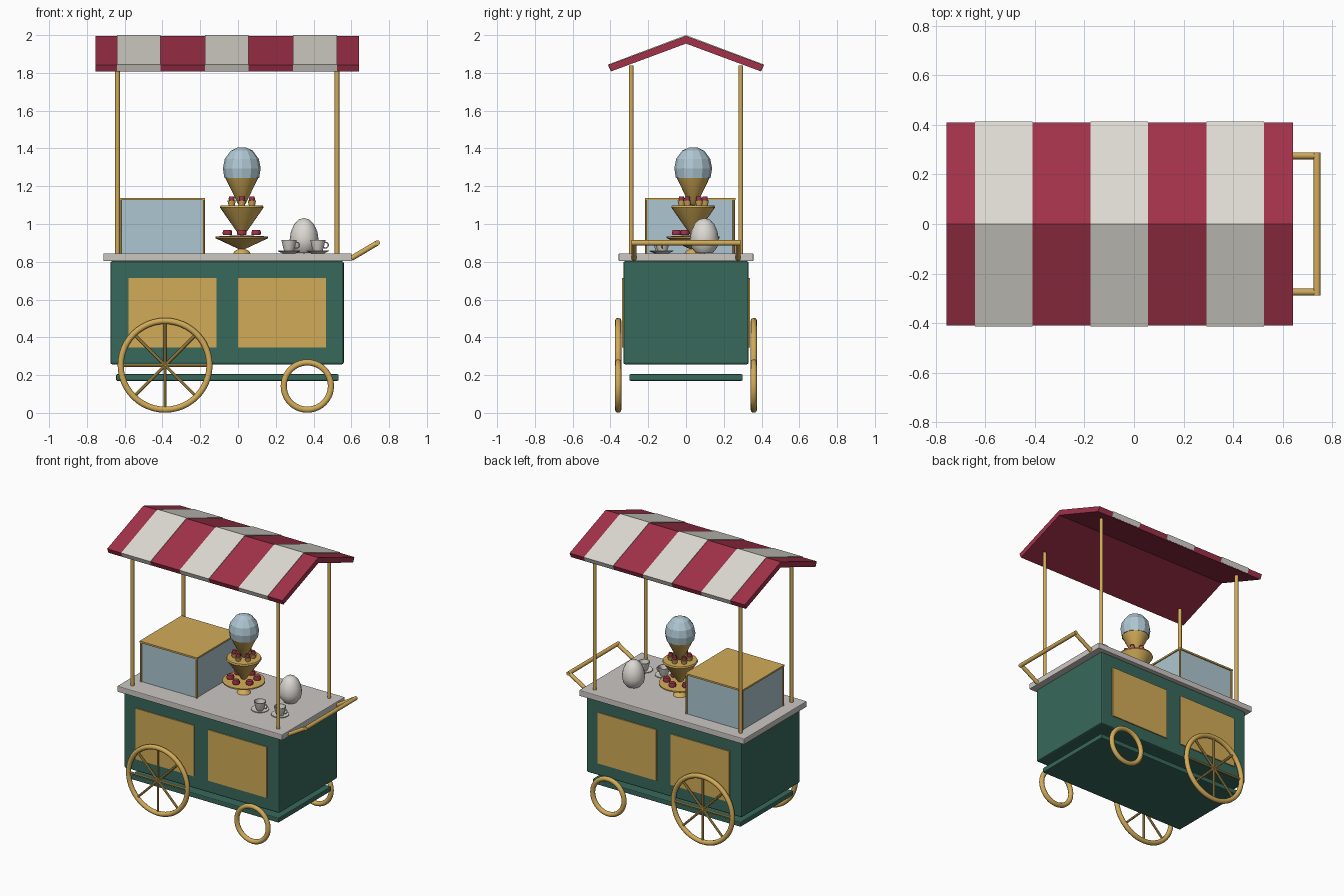
import bpy, bmesh, math
from mathutils import Vector

if "Cube" in bpy.data.objects:
    bpy.data.objects.remove(bpy.data.objects["Cube"], do_unlink=True)


def material(name, hex_code):
    lin = []
    for i in (0, 2, 4):
        c = int(hex_code[i:i + 2], 16) / 255
        lin.append(c / 12.92 if c <= 0.04045 else ((c + 0.055) / 1.055) ** 2.4)
    m = bpy.data.materials.new(name)
    m.use_nodes = True
    m.diffuse_color = (*lin, 1)
    m.node_tree.nodes["Principled BSDF"].inputs["Base Color"].default_value = (*lin, 1)
    return m


GREEN = material("dark green paint", "38685A")
GOLD = material("brass gold", "D2AB58")
RED = material("crimson", "A2324A")
CREAM = material("cream canvas", "DDDAD2")
STONE = material("pale stone", "CBC7C2")
BLUE = material("pale blue", "AEC6D1")
CHINA = material("white china", "DCD8D2")


def finish(bm, name, mat, smooth=True, bevel=0):
    bmesh.ops.recalc_face_normals(bm, faces=bm.faces)
    mesh = bpy.data.meshes.new(name)
    bm.to_mesh(mesh)
    bm.free()
    obj = bpy.data.objects.new(name, mesh)
    bpy.context.collection.objects.link(obj)
    mesh.materials.append(mat)
    if bevel:
        mod = obj.modifiers.new("soft edges", "BEVEL")
        mod.width, mod.segments = bevel, 2
    if smooth:
        bpy.ops.object.select_all(action="DESELECT")
        obj.select_set(True)
        bpy.context.view_layer.objects.active = obj
        bpy.ops.object.shade_smooth_by_angle(angle=math.radians(40))
    return obj


def box(name, mat, x, y, z, bevel=0):
    bm = bmesh.new()
    bmesh.ops.create_cube(bm, size=1)
    for v in bm.verts:
        for i, (lo, hi) in enumerate((x, y, z)):
            v.co[i] = lo if v.co[i] < 0 else hi
    return finish(bm, name, mat, False, bevel)


def rod(name, mat, a, b, r, sides=12):
    a, b = Vector(a), Vector(b)
    bm = bmesh.new()
    bmesh.ops.create_cone(bm, cap_ends=True, segments=sides, radius1=r, radius2=r,
                          depth=(b - a).length)
    rot = (b - a).to_track_quat("Z", "Y")
    for v in bm.verts:
        v.co = rot @ v.co + (a + b) / 2
    return finish(bm, name, mat)


def lathe(name, mat, x, y, profile, sides=24, smooth=True):
    bm = bmesh.new()
    vs = [bm.verts.new((r, 0, z)) for r, z in profile]
    es = [bm.edges.new(p) for p in zip(vs, vs[1:])]
    bmesh.ops.spin(bm, geom=vs + es, cent=(0, 0, 0), axis=(0, 0, 1),
                   angle=math.tau, steps=sides)
    bmesh.ops.remove_doubles(bm, verts=bm.verts, dist=0.0002)
    bmesh.ops.translate(bm, verts=bm.verts, vec=(x, y, 0))
    return finish(bm, name, mat, smooth)


def ring(name, mat, centre, major, minor, steps=40, sides=10):
    # Torus standing in the xz plane
    bm = bmesh.new()
    circle = bmesh.ops.create_circle(bm, segments=sides, radius=minor)["verts"]
    bmesh.ops.translate(bm, verts=circle, vec=(major, 0, 0))
    bmesh.ops.spin(bm, geom=bm.verts[:] + bm.edges[:], cent=(0, 0, 0),
                   axis=(0, 1, 0), angle=math.tau, steps=steps)
    # The section starts in xy, which already contains the ring axis
    bmesh.ops.remove_doubles(bm, verts=bm.verts, dist=0.0002)
    bmesh.ops.translate(bm, verts=bm.verts, vec=centre)
    return finish(bm, name, mat)


def prism(name, mat, profile, x0, x1):
    bm = bmesh.new()
    ends = [[bm.verts.new((x, y, z)) for y, z in profile] for x in (x0, x1)]
    n = len(profile)
    for i in range(n):
        j = (i + 1) % n
        bm.faces.new((ends[0][i], ends[0][j], ends[1][j], ends[1][i]))
    bm.faces.new(ends[0])
    bm.faces.new(ends[1])
    return finish(bm, name, mat, False)


# Cart body
box("cart_body", GREEN, (-.676, .56), (-.332, .332), (.257, .803), .01)
box("lower_shelf", GREEN, (-.645, .533), (-.3, .3), (.17, .205), .006)
box("countertop", STONE, (-.713, .602), (-.357, .357), (.803, .845), .005)
for side in (-1, 1):
    for label, x0 in (("right", -.581), ("left", 0)):
        box("side_panel_" + label, GOLD, (x0, x0 + .466),
            sorted((side * .325, side * .339)), (.347, .713))

# Wheels
for side in (-1, 1):
    y = side * .359
    ring("large_wheel_rim", GOLD, (-.386, y, .252), .235, .017, 48)
    ring("small_wheel_rim", GOLD, (.367, y, .142), .125, .017)
    for k in range(4):
        d = Vector((math.cos(k * math.pi / 4), 0, math.sin(k * math.pi / 4))) * .235
        c = Vector((-.386, y, .252))
        rod("wheel_spoke", GOLD, c - d, c + d, .008, 8)

# Push handle
for side in (-1, 1):
    rod("handle_arm", GOLD, (.6, side * .275, .818), (.738, side * .275, .9), .014)
rod("handle_bar", GOLD, (.738, -.288, .9), (.738, .288, .9), .014)

# Awning posts and striped awning
for x in (-.638, .524):
    for y in (-.29, .29):
        rod("awning_post", GOLD, (x, y, .84), (x, y, 1.84), .0125)


def chevron(reach, top, low_reach, low, ridge, under):
    return [(-reach, top), (0, ridge), (reach, top),
            (low_reach, low), (0, under), (-low_reach, low)]


prism("awning_canopy", RED, chevron(.41, 1.842, .396, 1.808, 1.995, 1.955), -.755, .64)
for x in (-.525, -.06, .408):
    prism("awning_stripe", CREAM, chevron(.414, 1.844, .4, 1.811, 2.0, 1.96),
          x - .116, x + .116)

# Display case
box("case_glass", BLUE, (-.625, -.182), (-.21, .253), (.845, 1.126))
box("case_lid", GOLD, (-.632, -.175), (-.218, .261), (1.126, 1.138))
for x in (-.625, -.182):
    for y in (-.21, .253):
        rod("case_corner_post", GOLD, (x, y, .845), (x, y, 1.13), .007, 8)

# Tiered stand with scoop
SX, SY = .02, .038
lathe("stand_base", GOLD, SX, SY, [(0, .845), (.045, .845), (.04, .855), (.018, .868),
                                   (.14, .925), (.14, .934), (.02, .94), (0, .94)])
lathe("middle_cone", GOLD, SX, SY, [(0, .93), (.02, .95), (.116, 1.088), (.112, 1.098),
                                    (0, 1.098)])
lathe("top_cone", GOLD, SX, SY, [(0, 1.09), (.022, 1.11), (.088, 1.246), (0, 1.25)])
lathe("scoop", BLUE, SX, SY, [(0, 1.244), (.092, 1.244), (.1, 1.295), (.09, 1.345),
                              (.058, 1.388), (.025, 1.404), (0, 1.406)], 12, False)


def cherries(count, radius, z, r, h):
    for k in range(count):
        a = math.tau * (k + .5) / count
        lathe("cherry", RED, SX + radius * math.cos(a), SY + radius * math.sin(a),
              [(0, z), (r * .9, z), (r, z + h / 2), (r * .8, z + h), (0, z + h)], 10)


cherries(6, .088, .942, .026, .026)
cherries(6, .062, 1.124, .016, .022)
for k in range(6):
    a = math.tau * (k + .5) / 6
    lathe("pastry_base", GOLD, SX + .062 * math.cos(a), SY + .062 * math.sin(a),
          [(0, 1.097), (.016, 1.097), (.022, 1.124), (0, 1.124)], 10)

# Egg-shaped pot
lathe("egg_pot", CHINA, .35, .097, [(0, .845), (.045, .847), (.068, .875), (.077, .915),
                                    (.07, .96), (.052, 1.0), (.028, 1.024), (0, 1.031)], 16)

# Cups and saucers
for x, y in ((.27, -.135), (.423, -.125)):
    lathe("saucer", CHINA, x, y, [(0, .845), (.035, .845), (.06, .857), (.058, .861),
                                  (.03, .853), (0, .853)])
    lathe("cup", CHINA, x, y, [(0, .853), (.022, .853), (.03, .87), (.04, .915),
                               (.035, .915), (.025, .872), (0, .865)])
    ring("cup_handle", CHINA, (x + .04, y, .888), .015, .004, 16, 6)
